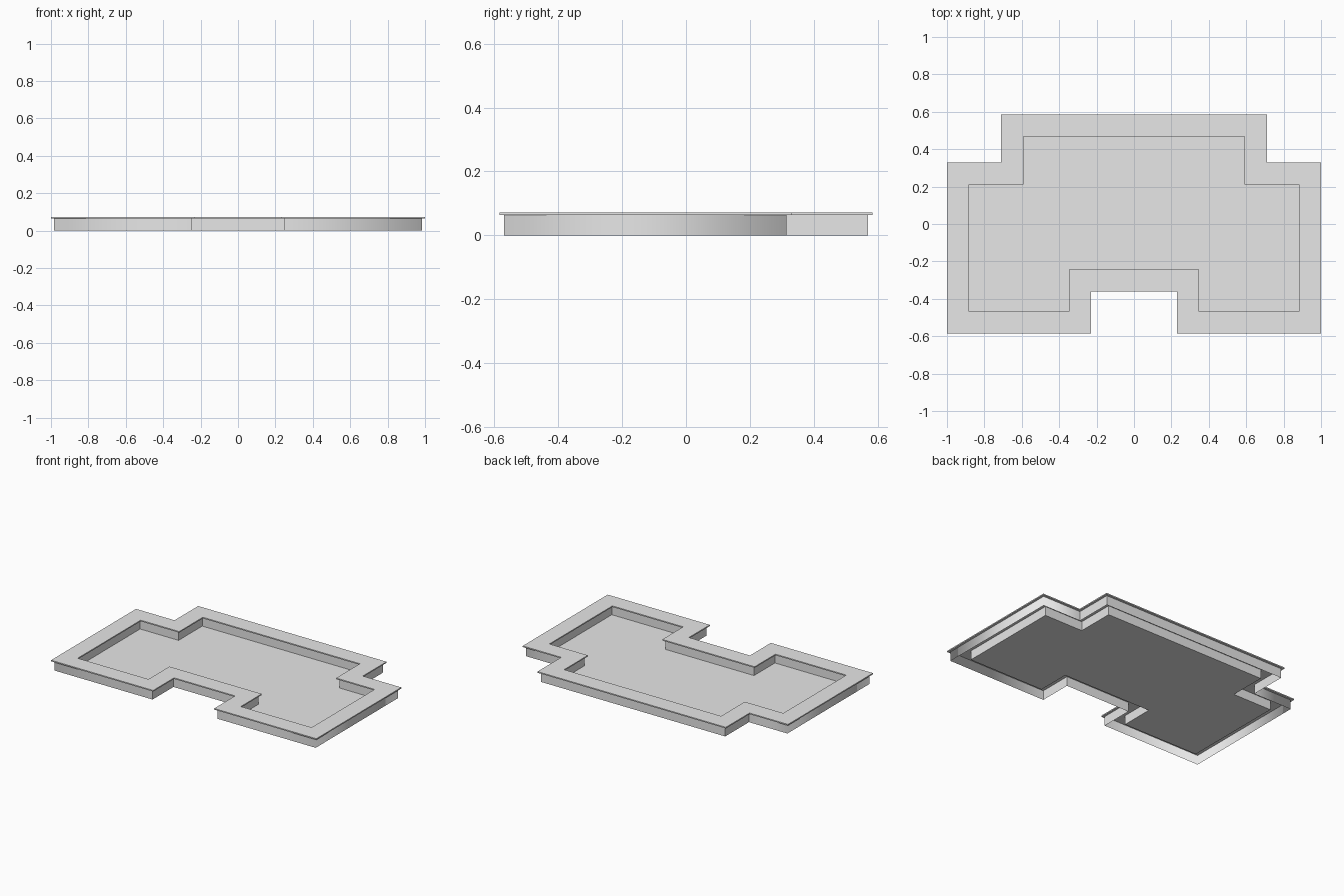
import bpy
import bmesh

if "Cube" in bpy.data.objects:
    bpy.data.objects.remove(bpy.data.objects["Cube"], do_unlink=True)

FLOOR_Z, RIM_BASE, RIM_TOP = 0.002, 0.064, 0.072
LIP = 0.015  # overhang of the rim past each wall

grey = bpy.data.materials.new("light_grey")
grey.use_nodes = True
grey.diffuse_color = (0.8, 0.8, 0.8, 1)
grey.node_tree.nodes["Principled BSDF"].inputs["Base Color"].default_value = (0.8, 0.8, 0.8, 1)


def outline(inset):
    """Stepped plan with a front notch, offset inwards, counter-clockwise."""
    half = [(0.23 + inset, -0.36 + inset), (0.23 + inset, -0.585 + inset),
            (1 - inset, -0.585 + inset), (1 - inset, 0.33 - inset),
            (0.71 - inset, 0.33 - inset), (0.71 - inset, 0.585 - inset)]
    return half + [(-x, y) for x, y in reversed(half)]


def ring(bm, inset, z):
    return [bm.verts.new((x, y, z)) for x, y in outline(inset)]


def bridge(bm, a, b):
    """Quads between two matching loops."""
    n = len(a)
    for i in range(n):
        j = (i + 1) % n
        bm.faces.new((a[i], a[j], b[j], b[i]))


def finish(bm, name):
    mesh = bpy.data.meshes.new(name)
    bm.to_mesh(mesh)
    bm.free()
    mesh.materials.append(grey)
    obj = bpy.data.objects.new(name, mesh)
    bpy.context.collection.objects.link(obj)
    return obj


# Flat rim with thin inner and outer edges
RIM_WIDTH = 0.118
bm = bmesh.new()
loops = [ring(bm, 0, RIM_BASE), ring(bm, 0, RIM_TOP),
         ring(bm, RIM_WIDTH, RIM_TOP), ring(bm, RIM_WIDTH, RIM_BASE)]
for k in range(4):
    bridge(bm, loops[k], loops[(k + 1) % 4])
finish(bm, "rim")

# Outer wall, open underneath, softly shaded round the widest corners
bm = bmesh.new()
bridge(bm, ring(bm, LIP, 0), ring(bm, LIP, RIM_BASE))
for face in bm.faces:
    face.smooth = True
for edge in bm.edges:
    edge.smooth = all(abs(v.co.x) > 0.9 for v in edge.verts)
finish(bm, "outer_wall")

# Inner wall facing the basin
bm = bmesh.new()
bridge(bm, ring(bm, RIM_WIDTH - LIP, RIM_BASE), ring(bm, RIM_WIDTH - LIP, FLOOR_Z))
finish(bm, "inner_wall")

# Basin floor
bm = bmesh.new()
bm.faces.new(ring(bm, RIM_WIDTH - LIP, FLOOR_Z))
finish(bm, "basin_floor")
